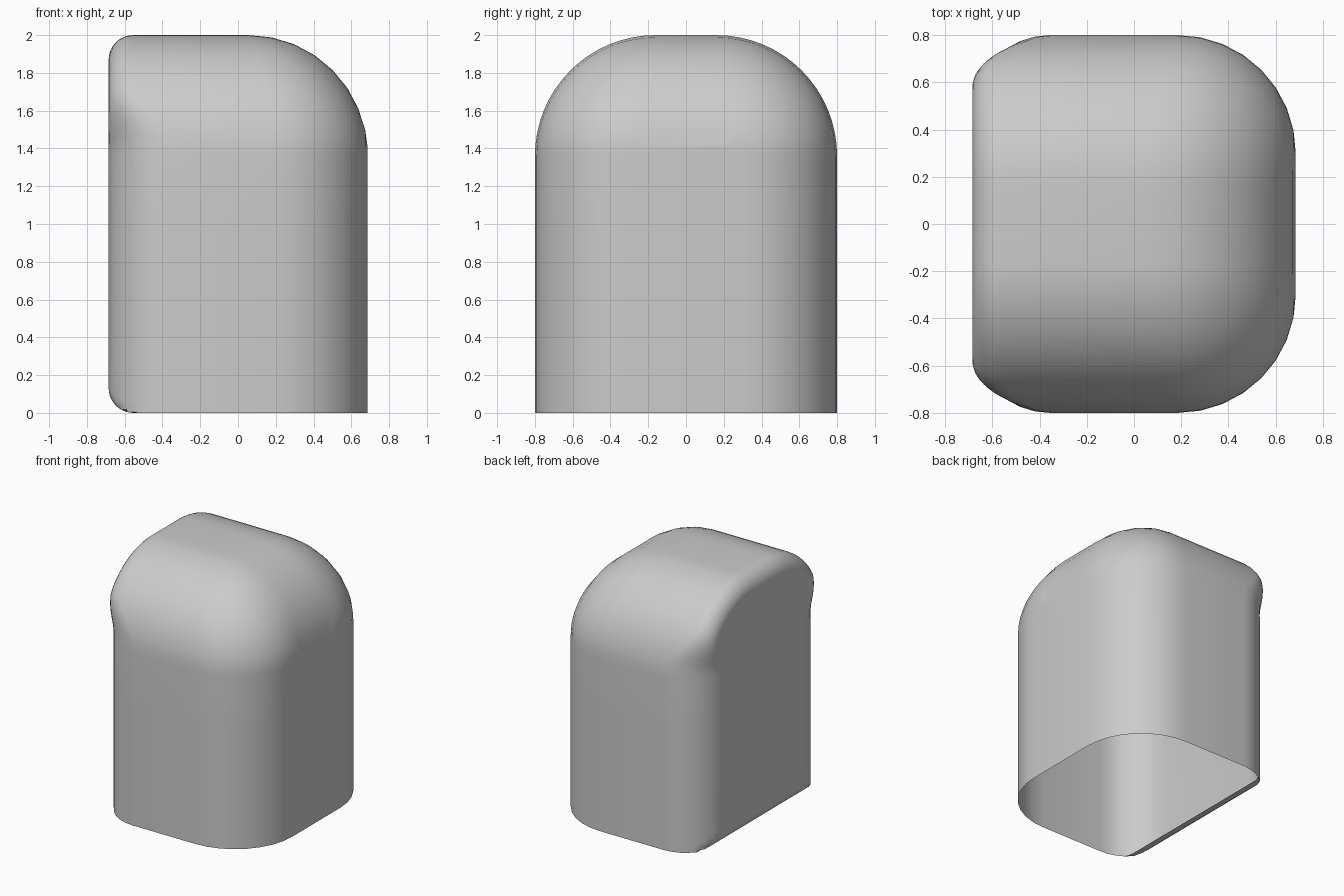
import bpy, bmesh
from math import sin, cos, pi, radians, sqrt

if "Cube" in bpy.data.objects:
    bpy.data.objects.remove(bpy.data.objects["Cube"])

HALF_X, ARCH_R, ARCH_Y, ARCH_Z = 0.685, 0.64, 0.16, 1.36
LIP = 0.13      # small rounding on the flat left face
STEPS = 8       # segments in each end rounding


def smooth(t):
    t = min(max(t, 0), 1)
    return t * t * (3 - 2 * t)


# Half of the arched profile: (y, z, arch angle) from the floor to the crown
lip_z = [LIP * (1 - cos(k * pi / 12)) for k in range(7)]
half = [(0.8, z, 0.0) for z in lip_z + [0.55, 0.95]]
half += [(ARCH_Y + ARCH_R * cos(a), ARCH_Z + ARCH_R * sin(a), a)
         for a in (k * pi / 32 for k in range(17))]


def section(y, z, a):
    """Points running from the left end to the right end at one profile point."""
    left_r = 0.33 + (LIP - 0.33) * smooth((a - radians(4)) / radians(34))
    right_r = 0.50 + 0.13 * smooth(a / (pi / 2))
    pts = []
    for side, r in ((-1, left_r), (1, right_r)):
        end = []
        for k in range(STEPS + 1):
            t = k / STEPS * pi / 2
            inset = r * (1 - sin(t))
            x = side * (HALF_X - r * (1 - cos(t)))
            # left face curls under at the floor
            if side < 0 and z < LIP:
                x = max(x, -HALF_X + LIP - sqrt(max(0, LIP**2 - (LIP - z)**2)))
            end.append((x, y - inset * cos(a), z - inset * sin(a)))
        pts += end if side < 0 else end[::-1]
    return pts


# Mirror the half profile and loft the shell
bm = bmesh.new()
sections = [section(*p) for p in half]
rows = [[bm.verts.new(p) for p in s] for s in sections]
rows += [[bm.verts.new((x, -y, z)) for x, y, z in s] for s in reversed(sections)]
for r0, r1 in zip(rows, rows[1:]):
    for j in range(len(r0) - 1):
        bm.faces.new((r0[j], r0[j + 1], r1[j + 1], r1[j]))

# Left and right end faces, filled as strips across the arch
n = len(rows)
for i in range(n // 2 - 1):
    for j in (0, -1):
        bm.faces.new((rows[i][j], rows[i + 1][j], rows[n - 2 - i][j], rows[n - 1 - i][j]))

bmesh.ops.remove_doubles(bm, verts=bm.verts, dist=0.0005)
bmesh.ops.recalc_face_normals(bm, faces=bm.faces)
mesh = bpy.data.meshes.new("rounded_shell")
bm.to_mesh(mesh)
bm.free()

shell = bpy.data.objects.new("rounded_shell", mesh)
bpy.context.collection.objects.link(shell)
bpy.context.view_layer.objects.active = shell
shell.select_set(True)
bpy.ops.object.shade_smooth_by_angle(angle=radians(35))
